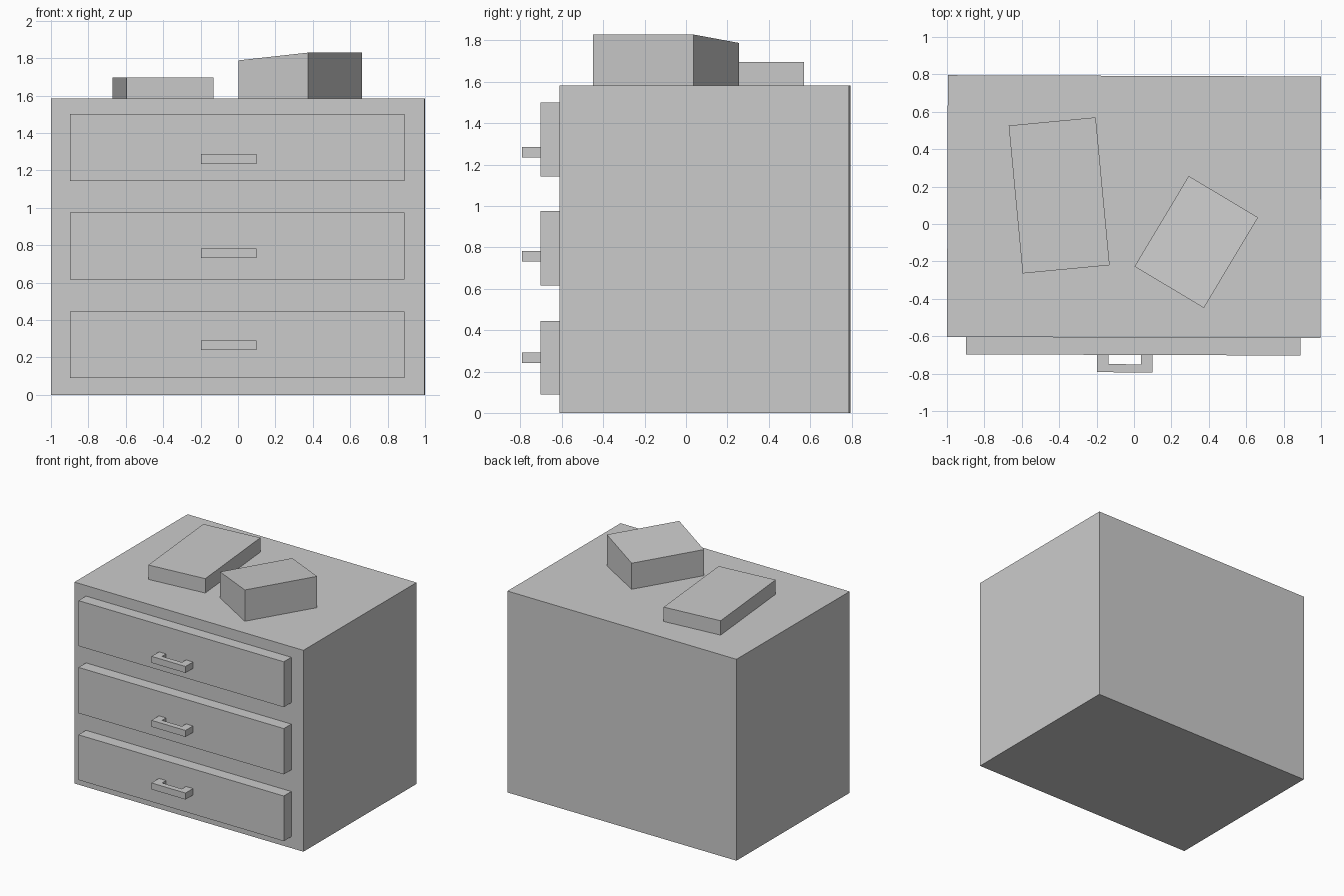
import bpy, bmesh
from math import radians
from mathutils import Matrix

if "Cube" in bpy.data.objects:
    bpy.data.objects.remove(bpy.data.objects["Cube"])

TOP = 1.583
TILT = Matrix.Rotation(radians(-0.2), 4, 'Z')  # cabinet stands very slightly turned


def prism(name, outline, z0, z1, matrix=Matrix()):
    """Extrude a counter-clockwise xy outline from z0 to z1."""
    bm = bmesh.new()
    face = bm.faces.new([bm.verts.new((x, y, z0)) for x, y in outline])
    ext = bmesh.ops.extrude_face_region(bm, geom=[face])
    for v in ext["geom"]:
        if isinstance(v, bmesh.types.BMVert):
            v.co.z = z1
    bmesh.ops.recalc_face_normals(bm, faces=bm.faces)
    bm.transform(matrix)
    mesh = bpy.data.meshes.new(name)
    bm.to_mesh(mesh)
    bm.free()
    obj = bpy.data.objects.new(name, mesh)
    bpy.context.collection.objects.link(obj)
    return obj


def rect(x0, x1, y0, y1):
    return [(x0, y0), (x1, y0), (x1, y1), (x0, y1)]


def placed(x, y, angle):
    return Matrix.Translation((x, y, 0)) @ Matrix.Rotation(radians(angle), 4, 'Z')


# Cabinet body
prism("cabinet_body", rect(-0.998, 0.998, -0.607, 0.792), 0, TOP, TILT)

# Drawer fronts, each with a U-shaped pull handle
handle = [(-0.195, -0.70), (-0.195, -0.793), (0.102, -0.793), (0.102, -0.70),
          (0.04, -0.70), (0.04, -0.75), (-0.133, -0.75), (-0.133, -0.70)]
for i, (z0, z1, hz) in enumerate([(0.09, 0.445, 0.24),
                                  (0.615, 0.975, 0.732),
                                  (1.143, 1.50, 1.235)], 1):
    prism(f"drawer_front_{i}", rect(-0.897, 0.893, -0.70, -0.607), z0, z1, TILT)
    prism(f"drawer_handle_{i}", handle, hz, hz + 0.051, TILT)

# Flat box lying on top
prism("flat_box", rect(-0.2335, 0.2335, -0.397, 0.397), TOP, 1.696,
      placed(-0.40, 0.153, 5.4))

# Taller box whose lid slopes down to its left side
tall = prism("sloped_box", rect(-0.216, 0.216, -0.282, 0.282), TOP, 1.829)
for v in tall.data.vertices:
    if v.co.z > 1.7 and v.co.x < 0:
        v.co.z = 1.788
tall.data.transform(placed(0.333, -0.096, -30.9))
